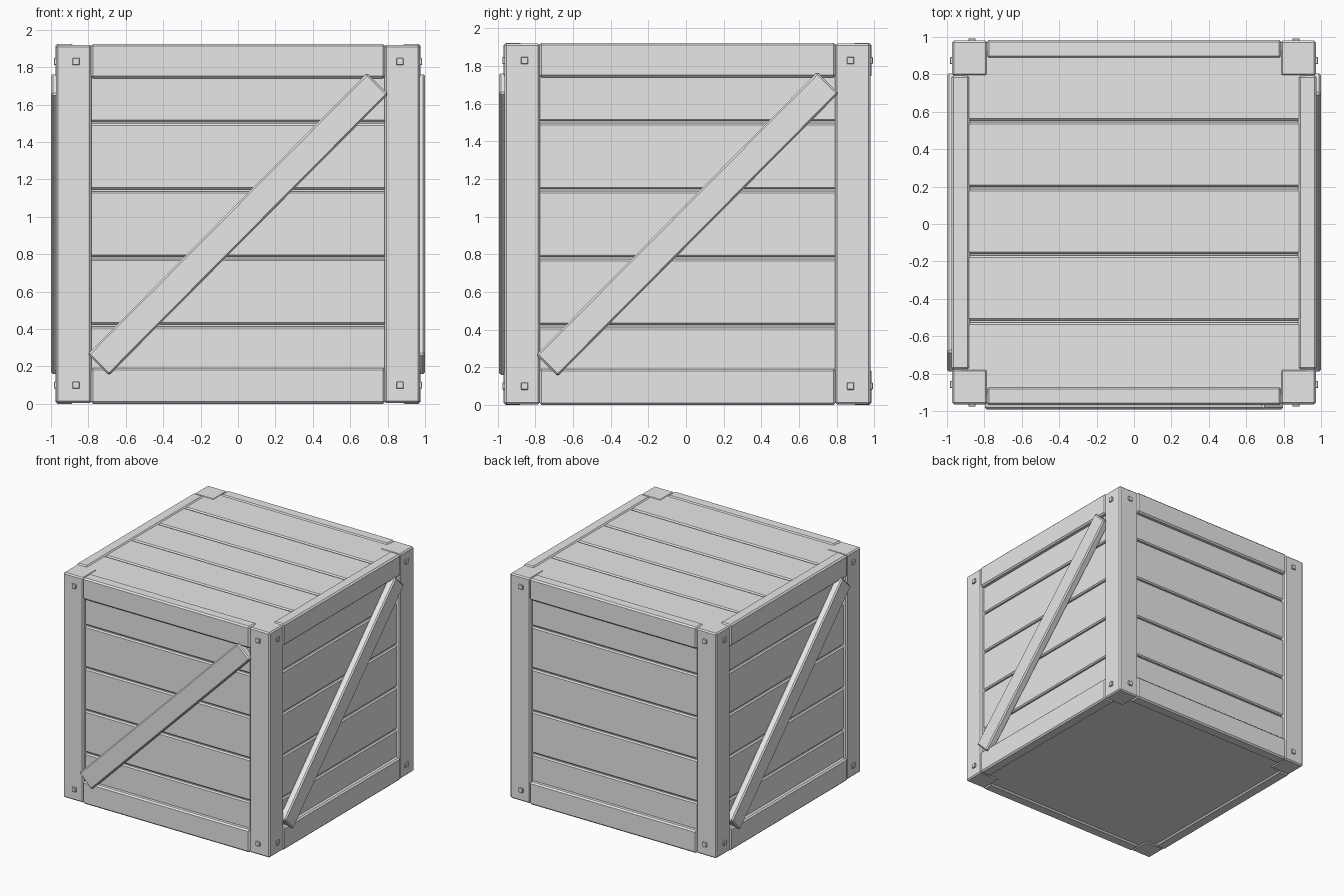
import bpy, bmesh, math
from mathutils import Matrix, Vector

if "Cube" in bpy.data.objects:
    bpy.data.objects.remove(bpy.data.objects["Cube"])

YC = 0.008          # braces on three sides only, so the body sits slightly back
MID = 0.961         # mid height
TOP = 1.924

grey = bpy.data.materials.new("plain_grey")
grey.diffuse_color = (0.8, 0.8, 0.8, 1)
grey.use_nodes = True
grey.node_tree.nodes["Principled BSDF"].inputs["Base Color"].default_value = grey.diffuse_color


def box(name, lo, hi, bevel=0.01, turn=0, tilt=0):
    """Bevelled box between two corners, tilted in the front plane, turned about z."""
    lo, hi = Vector(lo), Vector(hi)
    c, s = (lo + hi) / 2, hi - lo
    bm = bmesh.new()
    bmesh.ops.create_cube(bm, size=1)
    bmesh.ops.scale(bm, vec=s, verts=bm.verts)
    if bevel:
        bmesh.ops.bevel(bm, geom=list(bm.edges), offset=bevel, segments=1,
                        affect='EDGES', profile=0.5)
    m = (Matrix.Translation((0, YC, 0)) @ Matrix.Rotation(turn * math.pi / 2, 4, 'Z')
         @ Matrix.Translation(c) @ Matrix.Rotation(-math.radians(tilt), 4, 'Y'))
    bmesh.ops.transform(bm, matrix=m, verts=bm.verts)
    me = bpy.data.meshes.new(name)
    bm.to_mesh(me)
    bm.free()
    me.materials.append(grey)
    ob = bpy.data.objects.new(name, me)
    bpy.context.collection.objects.link(ob)
    return ob


# Solid core behind the planks
box("core", (-0.92, -0.92, 0.012), (0.92, 0.92, 1.89), 0)

# Top planks
for i in range(5):
    y = (i - 2) * 0.357 + 0.006
    lo = -0.93 if i == 0 else y - 0.1735
    hi = 0.93 if i == 4 else y + 0.1735
    box("top_plank", (-0.93, lo, 1.85), (0.93, hi, 1.915))

for k in range(4):
    # Side planks
    for i in range(5):
        z = MID + (i - 2) * 0.361
        lo = 0.05 if i == 0 else z - 0.1755
        hi = 1.87 if i == 4 else z + 0.1755
        box("side_plank", (-0.84, -0.94, lo), (0.84, -0.88, hi), turn=k)

    # Corner post
    box("corner_post", (-0.972, -0.972, 0.004), (-0.783, -0.783, 1.919), turn=k)

    # Bottom and top rails
    for z0, z1 in ((0, 0.192), (1.74, TOP)):
        box("rail", (-0.787, -0.977, z0), (0.787, -0.878, z1), 0.012, turn=k)

    # Square nail heads at the post ends
    for x in (-0.866, 0.866):
        for z in (0.1, 1.83):
            box("nail_head", (x - 0.019, -0.984, z - 0.019),
                (x + 0.019, -0.96, z + 0.019), 0.003, turn=k)

    # Diagonal brace on front, right and left (none on the back)
    if k != 2:
        box("diagonal_brace", (-1.059, -1.0, MID - 0.08),
            (1.059, -0.935, MID + 0.08), 0.01, turn=k, tilt=45.2)
